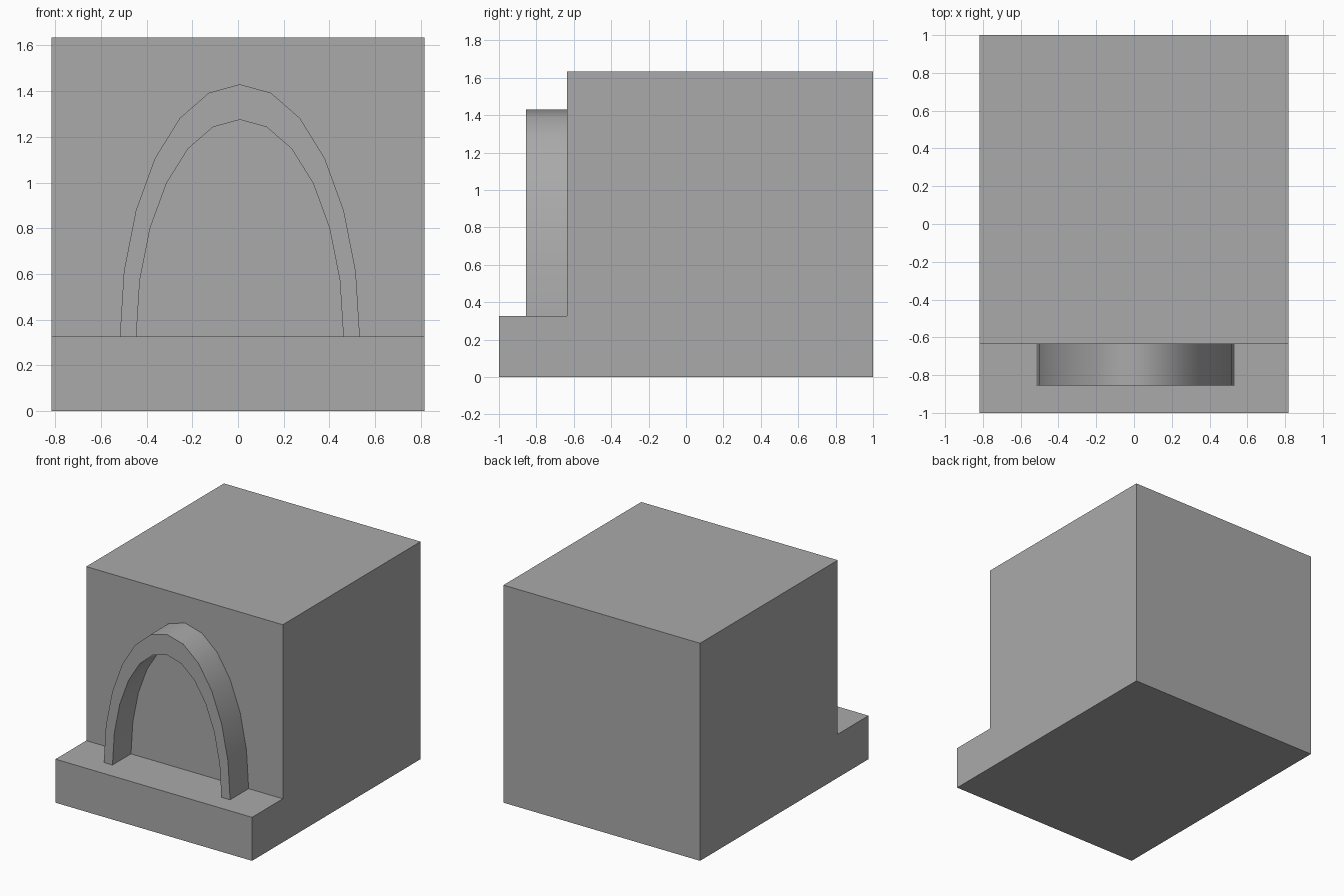
import bpy
import bmesh
import math

cube = bpy.data.objects.get("Cube")
if cube:
    bpy.data.objects.remove(cube, do_unlink=True)

# Plain grey material
grey = bpy.data.materials.new("plain_grey")
grey.use_nodes = True
colour = (0.4, 0.4, 0.4, 1)
grey.diffuse_color = colour
grey.node_tree.nodes["Principled BSDF"].inputs["Base Color"].default_value = colour

HALF_WIDTH, HEIGHT = 0.817, 1.635
STEP_TOP, WALL_Y, ARCH_Y = 0.327, -0.635, -0.855


def extrude_profile(name, points, offset):
    """Make a solid by extruding a closed planar profile along an offset."""
    bm = bmesh.new()
    face = bm.faces.new([bm.verts.new(p) for p in points])
    result = bmesh.ops.extrude_face_region(bm, geom=[face], use_keep_orig=True)
    moved = [g for g in result["geom"] if isinstance(g, bmesh.types.BMVert)]
    bmesh.ops.translate(bm, verts=moved, vec=offset)
    bmesh.ops.recalc_face_normals(bm, faces=bm.faces)
    mesh = bpy.data.meshes.new(name)
    bm.to_mesh(mesh)
    bm.free()
    mesh.materials.append(grey)
    obj = bpy.data.objects.new(name, mesh)
    bpy.context.collection.objects.link(obj)
    return obj


def half_ellipse(radius_x, radius_z, segments=12, centre_x=0.008):
    """Points of an upright half ellipse standing on the step."""
    angles = [math.pi * i / segments for i in range(segments + 1)]
    return [(centre_x + radius_x * math.cos(a), ARCH_Y,
             STEP_TOP + radius_z * math.sin(a)) for a in angles]


# Main block with the front step, as one side profile
side = [(-1, 0), (1, 0), (1, HEIGHT), (WALL_Y, HEIGHT),
        (WALL_Y, STEP_TOP), (-1, STEP_TOP)]
extrude_profile("stepped_block", [(-HALF_WIDTH, y, z) for y, z in side],
                (2 * HALF_WIDTH, 0, 0))

# Arch surround standing on the step against the wall
outline = half_ellipse(0.525, 1.103) + half_ellipse(0.453, 0.948)[::-1]
arch = extrude_profile("arch_surround", outline, (0, WALL_Y - ARCH_Y, 0))

# Smooth the curved sides, keep the rims crisp
bpy.ops.object.select_all(action="DESELECT")
arch.select_set(True)
bpy.context.view_layer.objects.active = arch
bpy.ops.object.shade_smooth_by_angle(angle=math.radians(40))
